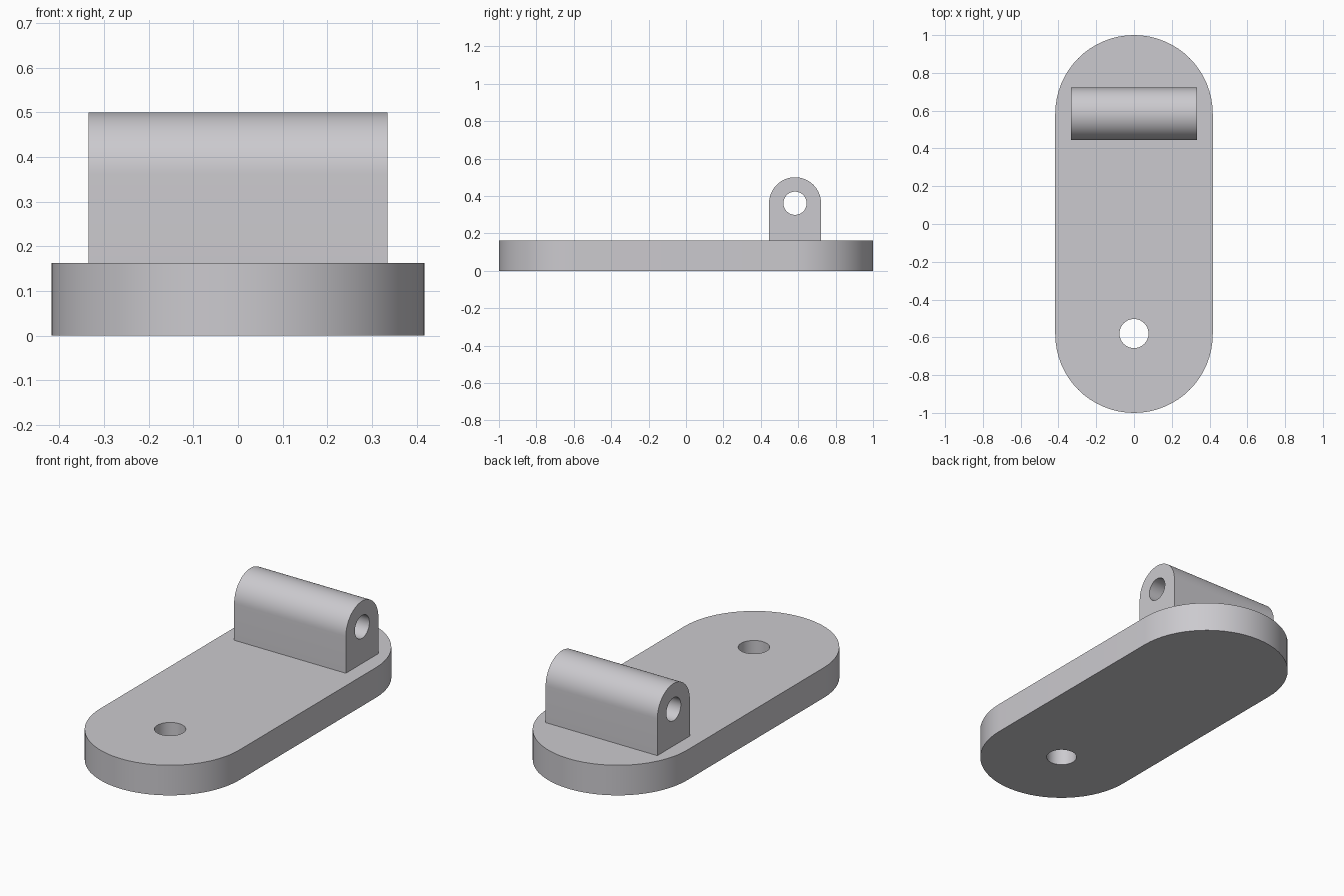
import bpy, bmesh, math
from mathutils import Matrix, Vector

if "Cube" in bpy.data.objects:
    bpy.data.objects.remove(bpy.data.objects["Cube"])

grey = bpy.data.materials.new("light_grey")
grey.diffuse_color = (0.6, 0.59, 0.62, 1)
grey.use_nodes = True
grey.node_tree.nodes["Principled BSDF"].inputs["Base Color"].default_value = grey.diffuse_color


def arc(cx, cy, r, start, end, n):
    """Points along an arc, angles in degrees."""
    angles = [math.radians(start + (end - start) * i / n) for i in range(n + 1)]
    return [(cx + r * math.cos(a), cy + r * math.sin(a)) for a in angles]


def pierced_plate(name, outline, hole, depth, matrix):
    """Extrude an outline with a through hole along local z, then place it."""
    bm = bmesh.new()
    edges = []
    for loop in (outline, hole):
        vs = [bm.verts.new((x, y, 0)) for x, y in loop]
        edges += [bm.edges.new((a, b)) for a, b in zip(vs, vs[1:] + vs[:1])]
    bmesh.ops.triangle_fill(bm, edges=edges, use_beauty=True, normal=(0, 0, 1))
    new = bmesh.ops.extrude_face_region(bm, geom=bm.faces[:], use_keep_orig=True)["geom"]
    bmesh.ops.translate(bm, vec=Vector((0, 0, depth)),
                        verts=[v for v in new if isinstance(v, bmesh.types.BMVert)])
    bm.transform(matrix)
    bmesh.ops.recalc_face_normals(bm, faces=bm.faces[:])
    mesh = bpy.data.meshes.new(name)
    bm.to_mesh(mesh)
    bm.free()
    mesh.materials.append(grey)
    obj = bpy.data.objects.new(name, mesh)
    bpy.context.collection.objects.link(obj)
    bpy.ops.object.select_all(action='DESELECT')
    obj.select_set(True)
    bpy.context.view_layer.objects.active = obj
    bpy.ops.object.shade_smooth_by_angle(angle=math.radians(30))


END_Y, HEIGHT = 0.583, 0.163

# Stadium-shaped base with a vertical screw hole near the front
base = arc(0, END_Y, 0.417, 0, 180, 32) + arc(0, -END_Y, 0.417, 180, 360, 32)
pierced_plate("base_plate", base, arc(0, -0.58, 0.077, 0, 360, 48)[:-1],
              HEIGHT, Matrix.Identity(4))

# Round-topped hinge lug, profile in (y, z), extruded along x
lug = [(END_Y - 0.139, HEIGHT), (END_Y + 0.139, HEIGHT)] + arc(END_Y, 0.361, 0.139, 0, 180, 32)
yz_to_world = Matrix(((0, 0, 1, -0.334), (1, 0, 0, 0), (0, 1, 0, 0), (0, 0, 0, 1)))
pierced_plate("hinge_lug", lug, arc(END_Y, 0.361, 0.062, 0, 360, 48)[:-1],
              0.668, yz_to_world)
